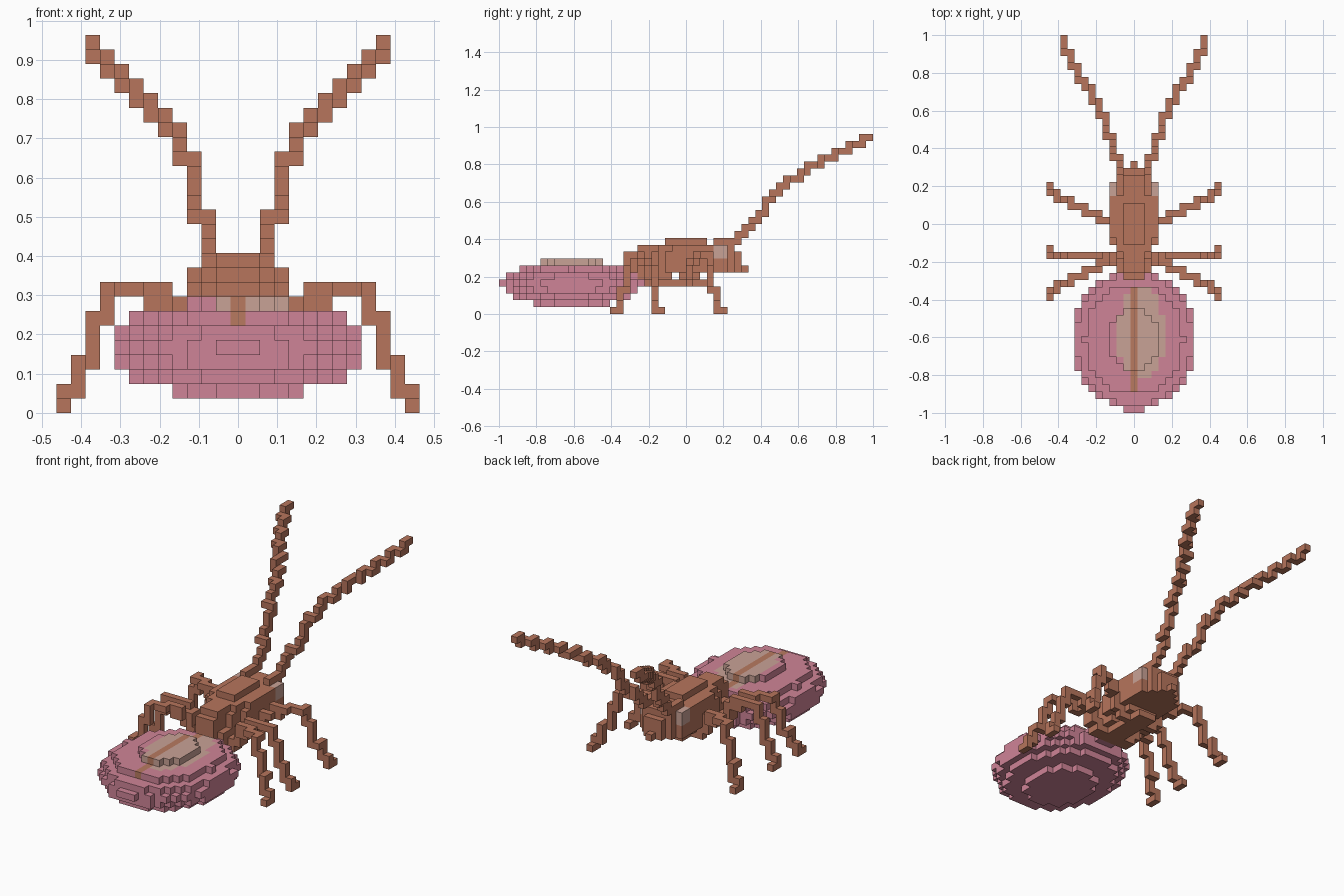
import bpy, bmesh, math
from mathutils import Vector

if "Cube" in bpy.data.objects:
    bpy.data.objects.remove(bpy.data.objects["Cube"])

V = 2 / 54  # block size; x blocks are centred on i*V, y and z blocks start at j*V, k*V


def srgb(r, g, b):
    f = lambda c: c / 12.92 if c <= 0.04045 else ((c + 0.055) / 1.055) ** 2.4
    return (f(r / 255), f(g / 255), f(b / 255), 1)


def material(name, rgb):
    m = bpy.data.materials.new(name)
    m.diffuse_color = srgb(*rgb)
    m.use_nodes = True
    m.node_tree.nodes["Principled BSDF"].inputs["Base Color"].default_value = m.diffuse_color
    return m


BROWN = material("brown", (183, 117, 92))
PINK = material("dusty pink", (207, 132, 151))
GREY = material("pale grey tan", (201, 162, 150))
STRIPE = material("stripe tan", (184, 122, 96))


def ellipsoid(c, r):
    cells = set()
    lo = [math.floor(c[a] - r[a]) for a in range(3)]
    hi = [math.ceil(c[a] + r[a]) + 1 for a in range(3)]
    for i in range(lo[0], hi[0]):
        for j in range(lo[1], hi[1]):
            for k in range(lo[2], hi[2]):
                if sum(((p - q) / s) ** 2 for p, q, s in zip((i, j, k), c, r)) <= 1:
                    cells.add((i, j, k))
    return cells


def box(i0, i1, j0, j1, k0, k1):
    return {(i, j, k) for i in range(i0, i1 + 1) for j in range(j0, j1 + 1)
            for k in range(k0, k1 + 1)}


# face-connected chain of blocks along a polyline
def path(points, n=60):
    cells, prev = set(), list(points[0])
    for a, b in zip(points, points[1:]):
        for t in range(n + 1):
            p = [math.floor(c + 0.5) for c in Vector(a).lerp(Vector(b), t / n)]
            for axis in (1, 0, 2):
                prev[axis] = p[axis]
                cells.add(tuple(prev))
    return cells


def mirror(cells):
    return {(-i, j, k) for i, j, k in cells}


parts = {}

# eyes
eye = box(2, 3, 4, 5, 8, 9)
parts["eyes"] = eye | mirror(eye)

# abdomen
parts["abdomen"] = ellipsoid((0, -17, 3.9), (8.85, 10.07, 3.44))

# thorax with narrow waist and underside plates
thorax = {c for c in ellipsoid((0, -0.5, 7), (3.6, 6, 3.6)) if c[2] >= 6}
thorax |= box(-3, 3, -2, 3, 7, 9)
thorax |= box(-1, 1, -8, -6, 5, 8) | box(-1, 1, -7, -4, 9, 9)
thorax |= box(-1, 1, -6, 2, 4, 4) | box(-2, 2, -7, -3, 5, 6) | box(-2, 2, -1, 1, 5, 5)
parts["thorax"] = thorax

# head with tapering snout and antenna sockets
parts["head"] = (box(-3, 3, 3, 5, 6, 9) | box(-2, 2, 6, 6, 6, 9)
                 | box(-1, 1, 7, 7, 6, 8) | box(0, 0, 8, 8, 6, 6))

# antennae
ant = path([(2, 4, 10), (2, 6, 10), (2.4, 9, 12.6), (3.4, 12, 16.3), (4.5, 14.5, 19),
            (5.4, 17, 20.3), (8, 21, 22.4), (10, 25, 24.4), (10, 26, 25)])
parts["right_antenna"], parts["left_antenna"] = ant, mirror(ant)


# legs: shared side profile (column i -> block heights), each with its own sweep in y
PROFILE = {2: (4, 4), 3: (4, 5), 4: (5, 7), 5: (7, 8), 6: (7, 8), 7: (8, 8), 8: (8, 8),
           9: (6, 8), 10: (3, 6), 11: (1, 3), 12: (0, 1)}


def leg(start, end, toe):
    cells, prev = set(), start
    for i, (k0, k1) in PROFILE.items():
        j = round(start + (end - start) * max(0, i - 4) / 7.5)
        cells |= box(i, i, j, j, k0, k1)
        if j != prev:
            cells.add((i, prev, k1 if i >= 9 else k0))
        prev = j
    return cells | box(12, 12, min(prev, toe), max(prev, toe), 0, 0)


for name, args in {"front": (0, 4, 5), "middle": (-5, -5, -4), "rear": (-6, -10, -11)}.items():
    cells = leg(*args)
    parts["right_%s_leg" % name] = cells
    parts["left_%s_leg" % name] = mirror(cells)


# colour of a block on the abdomen: stripe, pale patch, then pink
def abdomen_slot(c):
    i, j, k = c
    if k >= 6 and i == 0:
        return 2
    if k >= 6 and ((i - 1) / 3.4) ** 2 + ((j + 16.3) / 6.6) ** 2 <= 1:
        return 1
    return 1 if k == 7 and i > 0 else 0


SIDES = [((1, 0, 0), (0, 1, 0), (0, 0, 1)), ((0, 1, 0), (0, 0, 1), (1, 0, 0)),
         ((0, 0, 1), (1, 0, 0), (0, 1, 0))]
solid = set().union(*parts.values())


# make only the outer faces of each part
def build(name, cells, mats, slot):
    bm = bmesh.new()
    verts = {}

    def vert(p):
        key = tuple(round(x * 2) for x in p)
        if key not in verts:
            verts[key] = bm.verts.new(p * V)
        return verts[key]

    for c in sorted(cells):
        mid = Vector((c[0], c[1] + 0.5, c[2] + 0.5))
        for n, u, w in SIDES:
            for s in (1, -1):
                if tuple(a + s * b for a, b in zip(c, n)) in solid:
                    continue
                n2, u2, w2 = Vector(n) * s / 2, Vector(u) * s / 2, Vector(w) / 2
                f = bm.faces.new([vert(mid + n2 + a * u2 + b * w2)
                                  for a, b in ((-1, -1), (1, -1), (1, 1), (-1, 1))])
                f.material_index = slot(c)
    me = bpy.data.meshes.new(name)
    bm.to_mesh(me)
    bm.free()
    for m in mats:
        me.materials.append(m)
    bpy.context.collection.objects.link(bpy.data.objects.new(name, me))


# earlier parts own any shared blocks
used = set()
for name, cells in parts.items():
    cells = cells - used
    used |= cells
    if name == "abdomen":
        build(name, cells, [PINK, GREY, STRIPE], abdomen_slot)
    else:
        build(name, cells, [GREY if name == "eyes" else BROWN], lambda c: 0)
